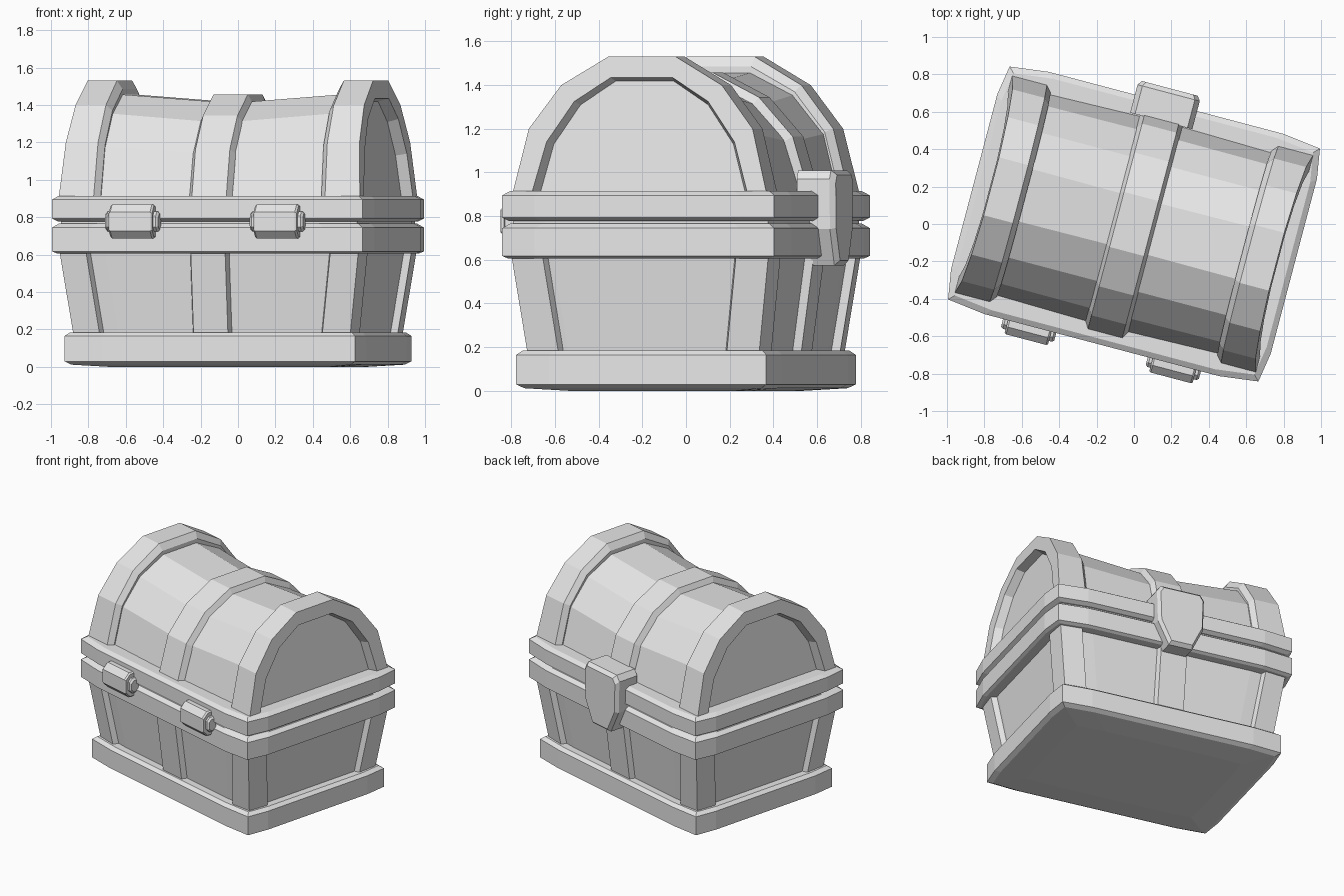
import bpy, bmesh, math
from mathutils import Matrix

if "Cube" in bpy.data.objects:
    bpy.data.objects.remove(bpy.data.objects["Cube"])

TURN = Matrix.Rotation(math.radians(-14.8), 4, 'Z')
grey = bpy.data.materials.new("plain_grey")
grey.diffuse_color = (0.8, 0.8, 0.8, 1)
grey.use_nodes = True
grey.node_tree.nodes["Principled BSDF"].inputs["Base Color"].default_value = grey.diffuse_color


def loft(name, stacks):
    """Skin each stack of equal-length closed rings, cap the ends, make one object."""
    bm = bmesh.new()
    for rings in stacks:
        vs = [[bm.verts.new(p) for p in r] for r in rings]
        n = len(vs[0])
        for lo, hi in zip(vs, vs[1:]):
            for i in range(n):
                j = (i + 1) % n
                bm.faces.new((lo[i], lo[j], hi[j], hi[i]))
        bm.faces.new(vs[0][::-1])
        bm.faces.new(vs[-1])
    bmesh.ops.recalc_face_normals(bm, faces=bm.faces[:])
    bm.transform(TURN)
    me = bpy.data.meshes.new(name)
    bm.to_mesh(me)
    bm.free()
    me.materials.append(grey)
    ob = bpy.data.objects.new(name, me)
    bpy.context.collection.objects.link(ob)
    return ob


def plan(a, b, z, inset=0.0, bow=0.026):
    """Rectangle with corners (a, b) whose sides swell slightly outward."""
    a, b = a - inset, b - inset
    q = [(a, b - 0.16, bow, 0), (a, b, 0, 0), (a - 0.21, b, 0, bow)]
    pts = [(x + dx, y + dy) for x, y, dx, dy in q]
    full = pts + [(-x, y) for x, y in pts[::-1]]
    full += [(-x, -y) for x, y in full]
    return [(x, y, z) for x, y in full]


def arch(half, u, lean=0.0):
    """Arch ring across the chest at length position u, leaning in with height."""
    pts = half + [(-v, z) for v, z in half[::-1]]
    return [(u - lean * (z - 0.9), v, z) for v, z in pts]


def mirror(rings, sx, sy):
    return [[(sx * x, sy * y, z) for x, y, z in r] for r in rings]


# Foot and rims
loft("base_plinth", [[plan(.803, .592, 0, .2, .01), plan(.803, .592, .012, .03, .018),
                      plan(.803, .592, .03, 0, .018), plan(.803, .592, .165, 0, .018),
                      plan(.803, .592, .185, .025, .018)]])
loft("lower_rim", [[plan(.858, .644, .607, .02), plan(.858, .644, .618),
                    plan(.858, .644, .745), plan(.858, .644, .766, .03)]])
loft("rim_gap", [[plan(.858, .644, .75, .04), plan(.858, .644, .80, .04)]])
loft("upper_rim", [[plan(.858, .644, .778, .025), plan(.858, .644, .793),
                    plan(.858, .644, .895), plan(.858, .644, .915, .03)]])

# Flared lower box
loft("box_panels", [[plan(.73, .52, .17, 0, .012), plan(.792, .582, .63, 0, .012)]])

# Corner posts
def post(a, b, z):
    w, c, d = .15, .175, .05
    return [(a, b, z), (a - w, b + .018, z), (a - c, b - d, z),
            (a - c, b - c, z), (a - d, b - c, z), (a + .012, b - w, z)]

post_rings = [post(.765, .548, .17), post(.828, .61, .63)]
loft("corner_posts", [mirror(post_rings, sx, sy) for sx in (1, -1) for sy in (1, -1)])

# Middle straps on the front and back of the box
def strap(v, z):
    return [(.095, v, z), (-.095, v, z), (-.115, v - .06, z), (.115, v - .06, z)]

strap_rings = [strap(.57, .17), strap(.632, .63)]
loft("box_straps", [mirror(strap_rings, 1, sy) for sy in (1, -1)])

# Saddle-shaped lid
lid_mid = [(.575, .89), (.495, 1.14), (.345, 1.305), (.14, 1.41)]
lid_end = [(.56, .89), (.49, 1.18), (.345, 1.36), (.145, 1.462)]
loft("lid", [[arch(lid_end, -.68), arch(lid_mid, 0), arch(lid_end, .68)]])

# Middle strap over the lid
strap_out = [(.612, .89), (.53, 1.165), (.37, 1.345), (.152, 1.457)]
loft("lid_strap", [[arch(lid_mid, -.118), arch(strap_out, -.095),
                    arch(strap_out, .095), arch(lid_mid, .118)]])

# End hoops with recessed end panels
hoop_out = [(.605, .89), (.53, 1.2), (.38, 1.4), (.16, 1.53)]
hoop_mid = [(.57, .89), (.497, 1.185), (.355, 1.37), (.15, 1.485)]
hoop_in = [(.515, .89), (.445, 1.14), (.317, 1.325), (.146, 1.435)]
panel = [(.49, .89), (.425, 1.13), (.302, 1.31), (.138, 1.418)]
hoop_rings = [arch(hoop_mid, .61, .02), arch(hoop_out, .64, .02),
              arch(hoop_out, .833, .07), arch(hoop_in, .833, .07),
              arch(panel, .775, .07)]
loft("lid_hoops", [mirror(hoop_rings, sx, 1) for sx in (1, -1)])

# Tapered latch plate on the back
def latch(v, s):
    half = [(.145 * s, 1.01), (.172 * s, .97), (.165 * s, .74), (.085 * s, .575)]
    pts = half + [(-x, z) for x, z in half[::-1]]
    return [(x, v, .8 + (z - .8) * s) for x, z in pts]

loft("latch", [[latch(.57, 1), latch(.725, 1), latch(.75, .9)]])

# Hinge barrels and pins on the front
def hinge(u, s):
    prof = [(-.06, -.05), (-.06, .05), (-.02, .09), (.07, .09), (.07, -.09), (-.02, -.09)]
    return [(u, -.685 + y * s, .777 + z * s) for y, z in prof]

loft("hinge_barrels", [[hinge(c - .12, .9), hinge(c - .11, 1), hinge(c + .11, 1),
                        hinge(c + .12, .9)] for c in (-.4, .4)])
loft("hinge_pins", [[hinge(c - .147, .45), hinge(c - .135, .6), hinge(c + .135, .6),
                     hinge(c + .147, .45)] for c in (-.4, .4)])
